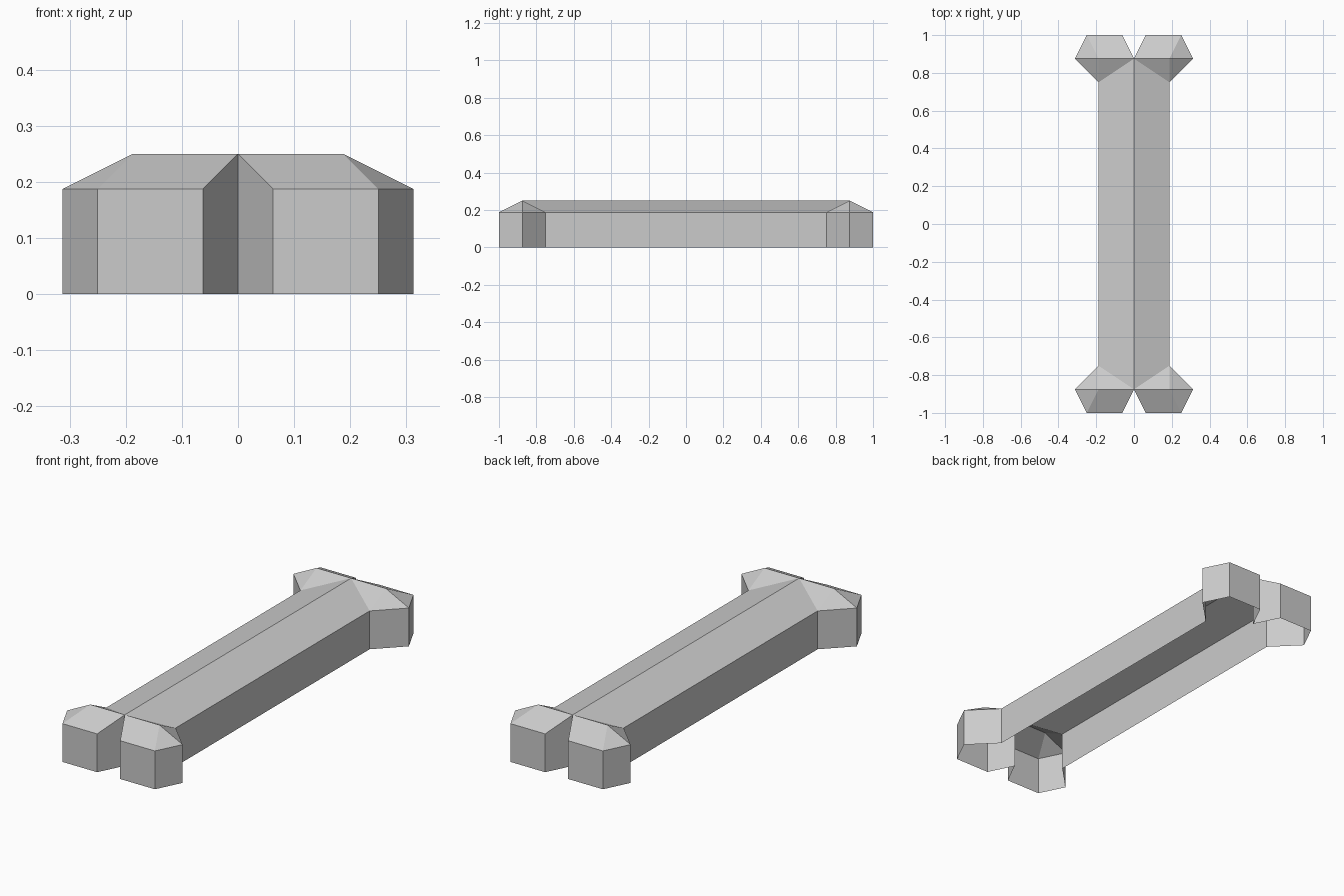
import bpy

cube = bpy.data.objects.get("Cube")
if cube:
    bpy.data.objects.remove(cube, do_unlink=True)

RIM, TOP = 0.1875, 0.25

# Single grey finish
grey = bpy.data.materials.new("light grey")
grey.use_nodes = True
colour = (0.6, 0.6, 0.6, 1)
grey.diffuse_color = colour
grey.node_tree.nodes["Principled BSDF"].inputs["Base Color"].default_value = colour


def mirrored_shell(name, faces):
    """Flat-shaded quarter shell, mirrored to both sides and both ends."""
    points = list(dict.fromkeys(p for face in faces for p in face))
    mesh = bpy.data.meshes.new(name)
    mesh.from_pydata(points, [], [[points.index(p) for p in f] for f in faces])
    mesh.materials.append(grey)
    obj = bpy.data.objects.new(name, mesh)
    bpy.context.collection.objects.link(obj)
    mirror = obj.modifiers.new("mirror", "MIRROR")
    mirror.use_axis = (True, True, False)
    mirror.use_clip = True
    return obj


def wall(a, b):
    """Upright face from the ground to the points a and b."""
    return [(a[0], a[1], 0), (b[0], b[1], 0), b, a]


# Key points of one quarter
middle = (0.1875, 0, RIM)
waist = (0.1875, 0.75, RIM)
side = (0.3125, 0.875, RIM)
outer = (0.25, 1, RIM)
inner = (0.0625, 1, RIM)
ridge_end = (0, 0.875, TOP)
crown = (0.1875, 0.875, TOP)

# Long shaft: sloped roof and side wall, open underneath
mirrored_shell("shaft", [
    [(0, 0, TOP), middle, waist, ridge_end],
    wall(middle, waist),
])

# Faceted knobs at the four corners, open underneath
outline = [waist, side, outer, inner, ridge_end]
mirrored_shell("end_knobs", [wall(a, b) for a, b in zip(outline, outline[1:])] + [
    [crown, ridge_end, waist],
    [crown, waist, side],
    [crown, side, outer],
    [crown, outer, inner, ridge_end],
])
